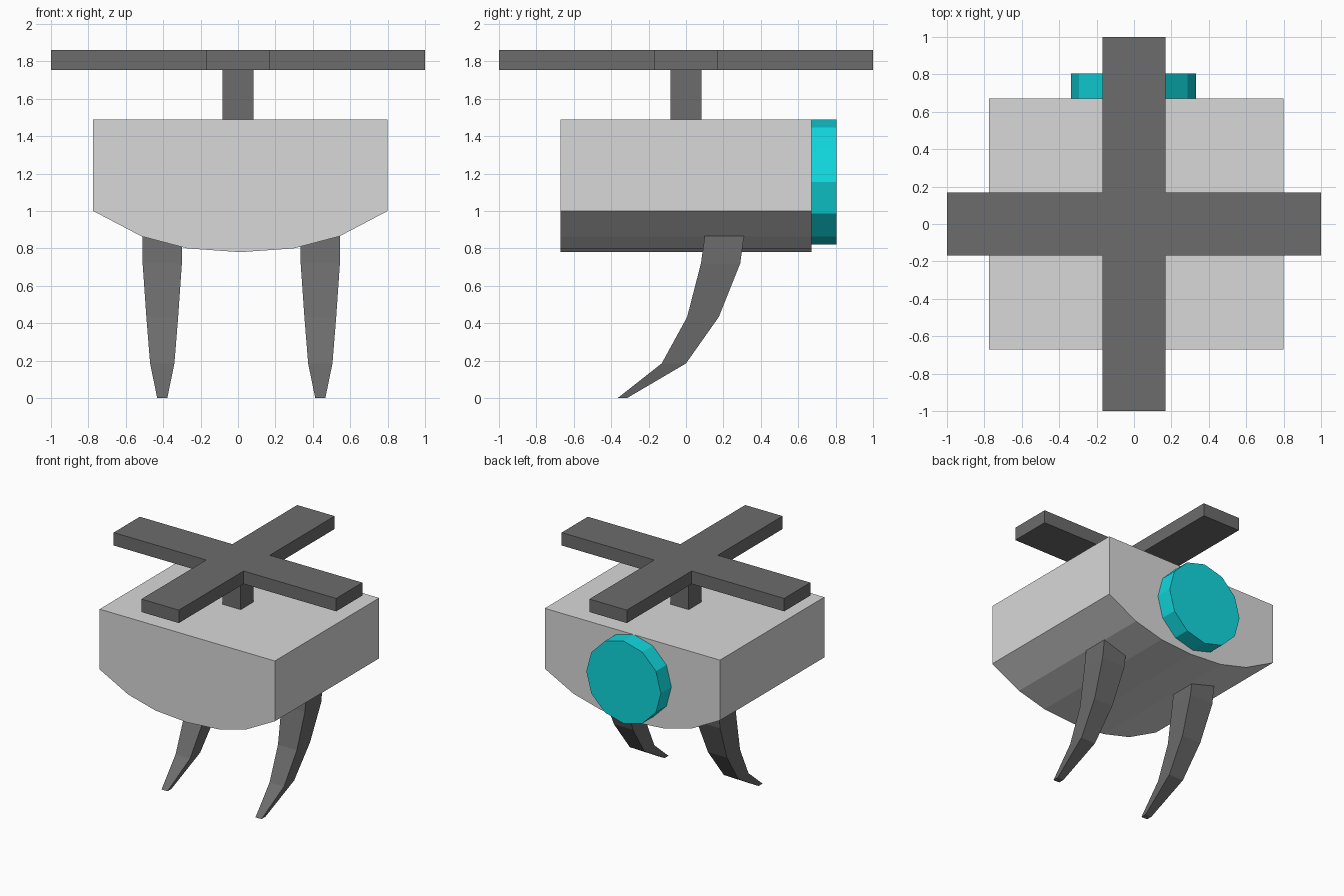
import bpy
import bmesh
from math import radians
from mathutils import Matrix, Vector

if "Cube" in bpy.data.objects:
    bpy.data.objects.remove(bpy.data.objects["Cube"], do_unlink=True)


def material(name, rgb):
    mat = bpy.data.materials.new(name)
    mat.use_nodes = True
    mat.diffuse_color = (*rgb, 1)
    mat.node_tree.nodes["Principled BSDF"].inputs["Base Color"].default_value = (*rgb, 1)
    return mat


light_grey = material("light_grey", (0.69, 0.69, 0.69))
dark_grey = material("dark_grey", (0.15, 0.15, 0.15))
cyan = material("cyan", (0.005, 0.69, 0.73))


def finish(name, bm, mat):
    bmesh.ops.recalc_face_normals(bm, faces=bm.faces)
    mesh = bpy.data.meshes.new(name)
    bm.to_mesh(mesh)
    bm.free()
    mesh.materials.append(mat)
    obj = bpy.data.objects.new(name, mesh)
    bpy.context.collection.objects.link(obj)
    return obj


def prism(name, outline, depth, mat):
    """Extrude a closed outline of 3D points along depth."""
    bm = bmesh.new()
    face = bm.faces.new([bm.verts.new(p) for p in outline])
    result = bmesh.ops.extrude_face_region(bm, geom=[face], use_keep_orig=True)
    moved = [v for v in result["geom"] if isinstance(v, bmesh.types.BMVert)]
    bmesh.ops.translate(bm, verts=moved, vec=Vector(depth))
    return finish(name, bm, mat)


# Body: flat top and sides with a shallow faceted belly
centre = 0.013
half_belly = [(0.787, 1.49), (0.787, 1.0), (0.53, 0.865), (0.284, 0.8)]
profile = [(centre + x, z) for x, z in half_belly] + [(centre, 0.78)]
profile += [(centre - x, z) for x, z in reversed(half_belly)]
prism("body", [(x, -0.67, z) for x, z in profile], (0, 1.34, 0), light_grey)

# Rotor: a plus-shaped slab on a square post
arm, tip = 0.168, 1.0
quarter = [(tip, -arm), (tip, arm), (arm, arm)]
plus = []
for turn in range(4):
    rot = Matrix.Rotation(radians(90 * turn), 3, "Z")
    plus += [rot @ Vector((x, y, 1.755)) for x, y in quarter]
prism("rotor_blades", plus, (0, 0, 0.105), dark_grey)

post = 0.082
corners = [(-1, -1), (1, -1), (1, 1), (-1, 1)]
prism("rotor_post", [(x * post, y * post, 1.48) for x, y in corners], (0, 0, 0.28), dark_grey)

# Round disc on the back
bm = bmesh.new()
bmesh.ops.create_cone(bm, cap_ends=True, segments=12, radius1=0.335, radius2=0.335, depth=0.145)
bmesh.ops.transform(
    bm, verts=bm.verts,
    matrix=Matrix.Translation((-0.003, 0.7325, 1.155)) @ Matrix.Rotation(radians(90), 4, "X"))
finish("back_disc", bm, cyan)

# Legs: curved tapering claws, each ring is (z, front y, back y, half width)
rings = [
    (0.95, 0.112, 0.322, 0.105),
    (0.72, 0.08, 0.29, 0.105),
    (0.433, 0.006, 0.175, 0.085),
    (0.185, -0.13, 0.0, 0.065),
    (0.0, -0.365, -0.315, 0.027),
]


def leg(name, x):
    bm = bmesh.new()
    loops = []
    for z, front, back, w in rings:
        points = [(x - w, front, z), (x + w, front, z), (x + w, back, z), (x - w, back, z)]
        loops.append([bm.verts.new(p) for p in points])
    for a, b in zip(loops, loops[1:]):
        for i in range(4):
            j = (i + 1) % 4
            bm.faces.new((a[i], a[j], b[j], b[i]))
    bm.faces.new(loops[0])
    bm.faces.new(loops[-1])
    finish(name, bm, dark_grey)


leg("left_leg", 0.44)
leg("right_leg", -0.405)
